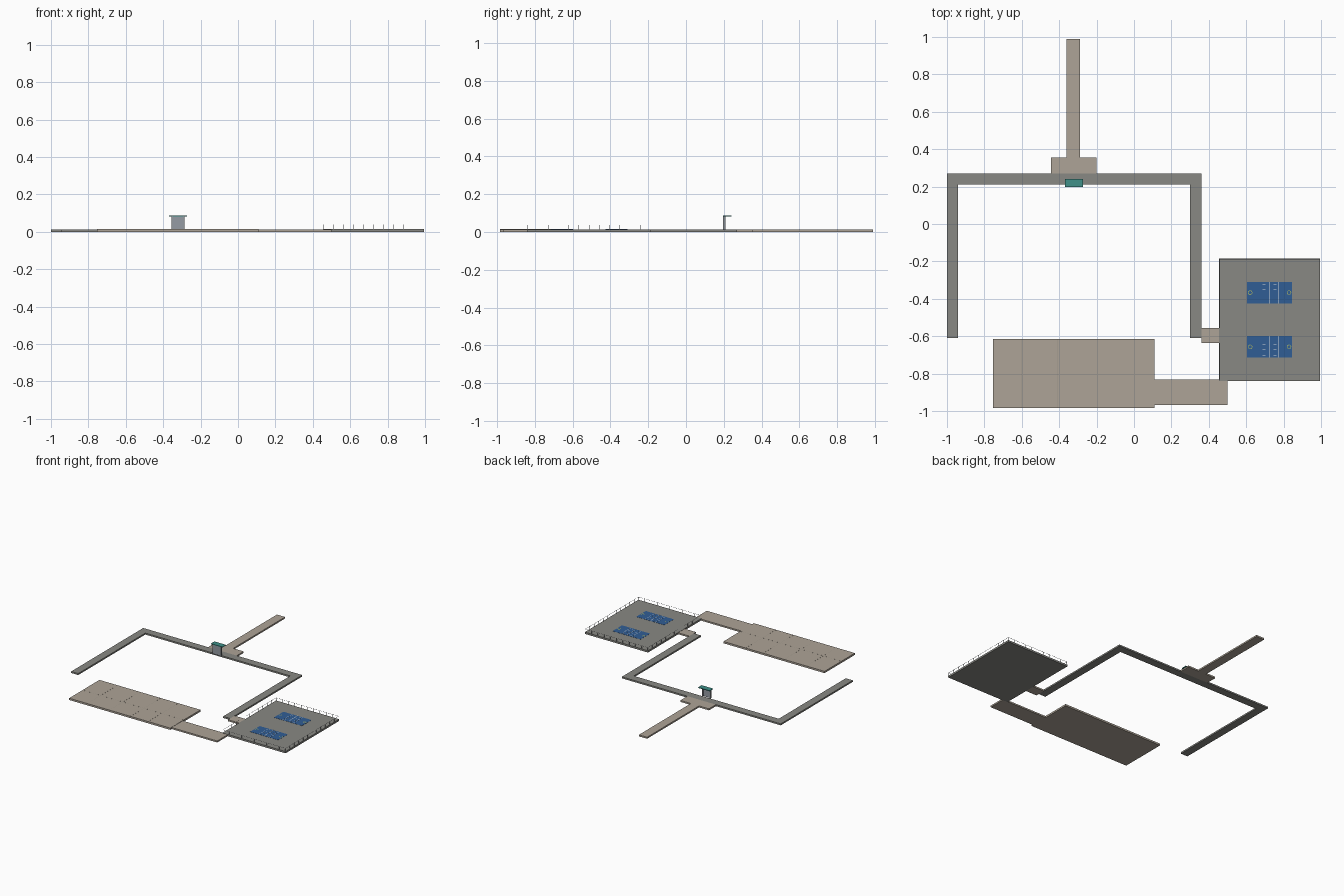
import bpy, bmesh, math
from mathutils import Matrix

if "Cube" in bpy.data.objects:
    bpy.data.objects.remove(bpy.data.objects["Cube"])


def mat(name, r, g, b):
    m = bpy.data.materials.new(name)
    m.diffuse_color = (r, g, b, 1)
    m.use_nodes = True
    m.node_tree.nodes["Principled BSDF"].inputs["Base Color"].default_value = m.diffuse_color
    return m


STONE = mat("stone", 0.42, 0.37, 0.31)
JOINT = mat("joint", 0.35, 0.31, 0.26)
ASPHALT = mat("asphalt", 0.25, 0.25, 0.23)
BLUE = mat("court_blue", 0.03, 0.11, 0.30)
WHITE = mat("white_line", 0.75, 0.78, 0.8)
YELLOW = mat("yellow_mark", 0.45, 0.5, 0.12)
TEAL = mat("teal", 0.05, 0.28, 0.25)
METAL = mat("metal", 0.3, 0.32, 0.34)
GLASS = mat("panel", 0.3, 0.33, 0.37)


def finish(name, bm, m):
    me = bpy.data.meshes.new(name)
    bm.to_mesh(me)
    bm.free()
    me.materials.append(m)
    ob = bpy.data.objects.new(name, me)
    bpy.context.collection.objects.link(ob)
    return ob


def boxes(name, m, *ranges):
    """One object from boxes given as (x0, x1, y0, y1, z0, z1)."""
    bm = bmesh.new()
    for x0, x1, y0, y1, z0, z1 in ranges:
        mx = Matrix.Translation(((x0 + x1) / 2, (y0 + y1) / 2, (z0 + z1) / 2))
        bmesh.ops.create_cube(bm, size=1, matrix=mx @ Matrix.Diagonal((x1 - x0, y1 - y0, z1 - z0, 1)))
    return finish(name, bm, m)


def prism(name, m, pts, z0, z1):
    """Extruded flat outline."""
    bm = bmesh.new()
    f = bm.faces.new([bm.verts.new((x, y, z0)) for x, y in pts])
    up = bmesh.ops.extrude_face_region(bm, geom=[f])["geom"]
    bmesh.ops.translate(bm, vec=(0, 0, z1 - z0), verts=[v for v in up if isinstance(v, bmesh.types.BMVert)])
    bmesh.ops.recalc_face_normals(bm, faces=bm.faces)
    return finish(name, bm, m)


H, P = 0.012, 0.014   # walkway and pad heights

# U-shaped road
prism("road", ASPHALT, [(-1, -0.61), (-0.94, -0.61), (-0.94, 0.21), (0.30, 0.21),
                        (0.30, -0.61), (0.36, -0.61), (0.36, 0.27), (-1, 0.27)], 0, H)

# Stone paths
prism("north_path", STONE, [(-0.445, 0.27), (-0.20, 0.27), (-0.20, 0.355), (-0.29, 0.355),
                            (-0.29, 0.99), (-0.36, 0.99), (-0.36, 0.355), (-0.445, 0.355)], 0, H)
boxes("court_link", STONE, (0.36, 0.455, -0.635, -0.555, 0, H))
boxes("south_path", STONE, (0.11, 0.50, -0.968, -0.832, 0, H))

# Plaza and its paving joints
boxes("plaza", STONE, (-0.755, 0.11, -0.985, -0.615, 0, P))
boxes("plaza_joints", JOINT, (-0.755, 0.11, -0.822, -0.82, P - 0.001, P + 0.0003),
      *[(x - 0.001, x + 0.001, -0.985, -0.615, P - 0.001, P + 0.0003)
        for x in (-0.60, -0.41, -0.23, -0.08)])

# Court pad
X0, X1, Y0, Y1 = 0.455, 0.995, -0.84, -0.185
boxes("court_pad", ASPHALT, (X0, X1, Y0, Y1, 0, P))

# Two courts with line markings
for i, cy in enumerate((-0.367, -0.657)):
    cx, hx, hy = 0.725, 0.12, 0.058
    boxes(f"court_{i}", BLUE, (cx - hx, cx + hx, cy - hy, cy + hy, P - 0.001, P + 0.001))
    lines = [(cx - 0.0015, cx + 0.0015, cy - hy, cy + hy, P, P + 0.0014)]
    for s in (-1, 1):
        x = cx + s * 0.046
        lines.append((x - 0.001, x + 0.001, cy - hy, cy + hy, P, P + 0.0014))
        for dy in (-0.045, -0.015, 0.015, 0.045):
            lines.append((cx + s * 0.03 - 0.008, cx + s * 0.03 + 0.008,
                          cy + dy - 0.001, cy + dy + 0.001, P, P + 0.0014))
    boxes(f"court_lines_{i}", WHITE, *lines)
    bm = bmesh.new()
    for s in (-1, 1):
        a = [[bm.verts.new((cx + s * 0.104 + r * math.cos(t * math.pi / 8),
                            cy + r * math.sin(t * math.pi / 8), P + 0.0014))
              for t in range(16)] for r in (0.009, 0.012)]
        for t in range(16):
            u = (t + 1) % 16
            bm.faces.new((a[0][t], a[1][t], a[1][u], a[0][u]))
    finish(f"court_circles_{i}", bm, YELLOW)

# Perimeter fence: posts and thin rails
r, top = 0.001, 0.038
ins = 0.003
fx0, fx1, fy0, fy1 = X0 + ins, X1 - ins, Y0 + ins, Y1 - ins
nx, ny = 10, 12
spots = [(fx0 + (fx1 - fx0) * i / nx, y) for i in range(nx + 1) for y in (fy0, fy1)]
spots += [(x, fy0 + (fy1 - fy0) * i / ny) for i in range(1, ny) for x in (fx0, fx1)]
spots = [p for p in spots if not (p[0] < 0.5 and -0.63 < p[1] < -0.56)]
boxes("fence_posts", METAL, *[(x - r, x + r, y - r, y + r, P, top) for x, y in spots])
w = 0.0006
rails = []
for z in (top - 0.001,):
    rails += [(fx0, fx1, y - w, y + w, z - w, z + w) for y in (fy0, fy1)]
    rails.append((fx1 - w, fx1 + w, fy0, fy1, z - w, z + w))
    rails += [(fx0 - w, fx0 + w, a, b, z - w, z + w) for a, b in ((fy0, -0.635), (-0.555, fy1))]
boxes("fence_rails", METAL, *rails)

# Small shelter
boxes("shelter_panel", GLASS, (-0.352, -0.288, 0.199, 0.203, H, 0.083))
boxes("shelter_posts", METAL, *[(x - 0.003, x + 0.003, 0.197, 0.209, H - 0.001, 0.084)
                                for x in (-0.352, -0.288)])
boxes("shelter_roof", TEAL, (-0.37, -0.272, 0.197, 0.24, 0.083, 0.088))
